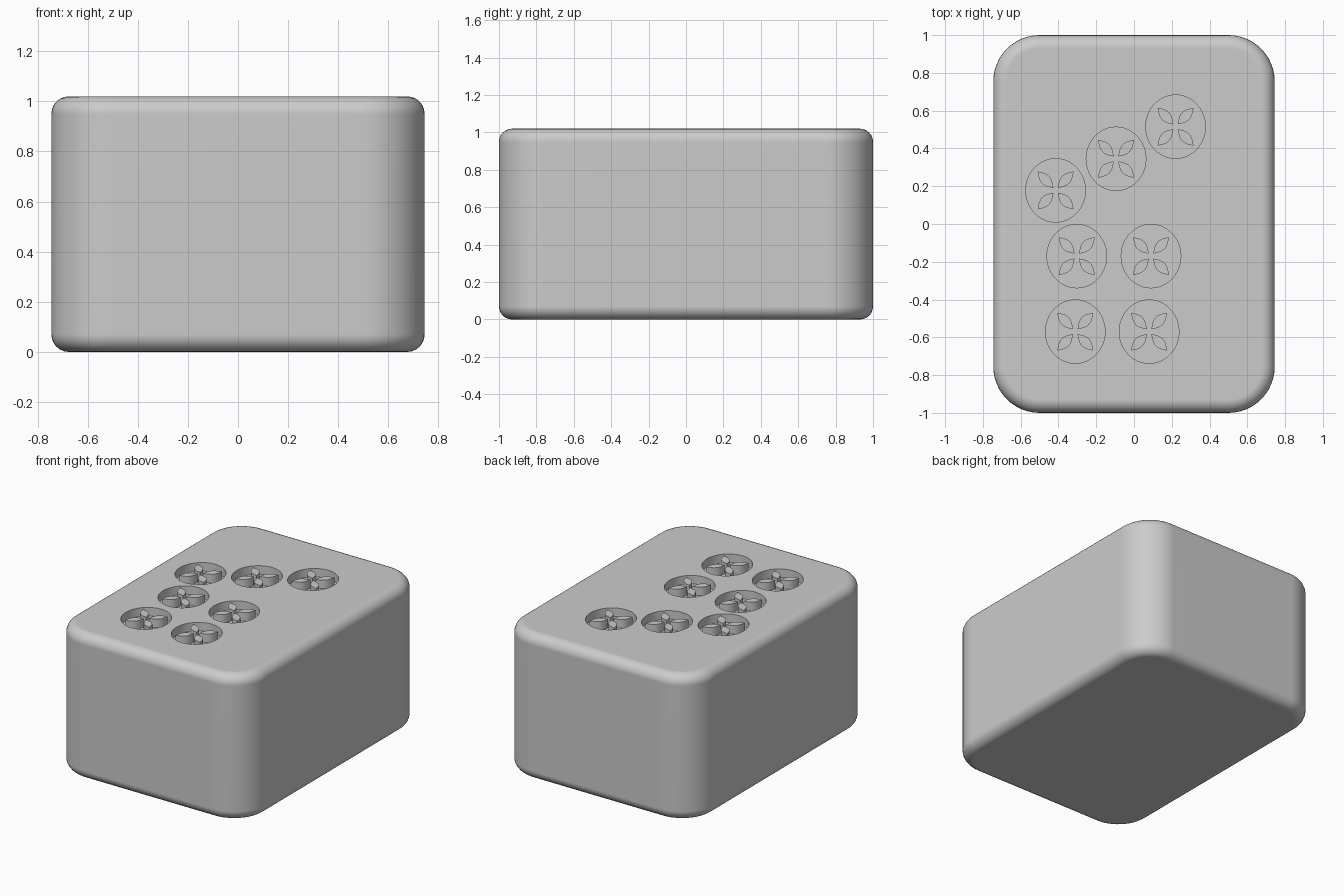
import bpy, bmesh
from math import sin, cos, pi

if "Cube" in bpy.data.objects:
    bpy.data.objects.remove(bpy.data.objects["Cube"])

HX, HY, H = 0.745, 1.0, 1.02      # half width, half length, height
R, FILLET = 0.245, 0.07           # plan corner radius, edge rounding
DEPTH = 0.06                      # engraving depth


def rounded_rect(inset, n=12):
    """Plan outline of the block, shrunk by inset."""
    r, pts = R - inset, []
    for k, (sx, sy) in enumerate([(1, 1), (-1, 1), (-1, -1), (1, -1)]):
        for i in range(n + 1):
            a = (k + i / n) * pi / 2
            pts.append((sx * (HX - R) + r * cos(a), sy * (HY - R) + r * sin(a)))
    return pts


# Tile block: stacked outlines following a rounded edge profile
steps = 6
arc = [i / steps * pi / 2 for i in range(steps + 1)]
levels = [(FILLET * (1 - sin(a)), FILLET * (1 - cos(a))) for a in arc]
levels += [(inset, H - z) for inset, z in reversed(levels)]
bm = bmesh.new()
rings = [[bm.verts.new((x, y, z)) for x, y in rounded_rect(inset)] for inset, z in levels]
for lo, hi in zip(rings, rings[1:]):
    for i in range(len(lo)):
        j = (i + 1) % len(lo)
        bm.faces.new((lo[i], lo[j], hi[j], hi[i]))
bm.faces.new(rings[0][::-1])
bm.faces.new(rings[-1])
bmesh.ops.recalc_face_normals(bm, faces=bm.faces)
mesh = bpy.data.meshes.new("tile_block")
bm.to_mesh(mesh)
bm.free()
tile = bpy.data.objects.new("tile_block", mesh)
bpy.context.collection.objects.link(tile)

# Engraving cutter: oval discs with four leaf-shaped openings each
curve = bpy.data.curves.new("pip_cutter", 'CURVE')
curve.dimensions = '2D'
curve.fill_mode = 'BOTH'
curve.extrude = DEPTH


def outline(pts):
    s = curve.splines.new('POLY')
    s.points.add(len(pts) - 1)
    for p, (x, y) in zip(s.points, pts):
        p.co = (x, y, 0, 1)
    s.use_cyclic_u = True


def leaf(cx, cy, sx, sy, n=10):
    """Pointed leaf along a diagonal of the pip."""
    x0, y0, dx, dy = 0.012, 0.013, 0.083, 0.087
    pts = []
    for side in (1, -1):
        for i in range(n):
            t = i / n if side > 0 else 1 - i / n
            w = side * 0.019 * sin(pi * t)
            pts.append((cx + sx * (x0 + dx * t - w), cy + sy * (y0 + dy * t + w)))
    return pts


pips = [(0.22, 0.515), (-0.095, 0.345), (-0.415, 0.178), (-0.303, -0.17),
        (0.09, -0.17), (-0.311, -0.57), (0.08, -0.57)]
for cx, cy in pips:
    outline([(cx + 0.158 * cos(i * pi / 24), cy + 0.168 * sin(i * pi / 24)) for i in range(48)])
    for sx in (1, -1):
        for sy in (1, -1):
            outline(leaf(cx, cy, sx, sy))

cutter = bpy.data.objects.new("pip_cutter", curve)
bpy.context.collection.objects.link(cutter)
cutter.location.z = H
cutter.hide_render = True
bpy.context.view_layer.objects.active = cutter
cutter.select_set(True)
bpy.ops.object.convert(target='MESH')
cutter = bpy.context.view_layer.objects.active
bm = bmesh.new()
bm.from_mesh(cutter.data)
bmesh.ops.remove_doubles(bm, verts=bm.verts, dist=1e-5)
bmesh.ops.recalc_face_normals(bm, faces=bm.faces)
bm.to_mesh(cutter.data)
bm.free()

# Carve the pips, then drop the cutter
bpy.ops.object.select_all(action='DESELECT')
tile.select_set(True)
bpy.context.view_layer.objects.active = tile
cut = tile.modifiers.new("pips", 'BOOLEAN')
cut.operation = 'DIFFERENCE'
cut.solver = 'EXACT'
cut.object = cutter
bpy.ops.object.modifier_apply(modifier=cut.name)
bpy.data.objects.remove(cutter, do_unlink=True)

# Smooth rounded edges with flat large faces
bpy.ops.object.shade_smooth_by_angle()
wn = tile.modifiers.new("flat_faces", 'WEIGHTED_NORMAL')
wn.keep_sharp = True
